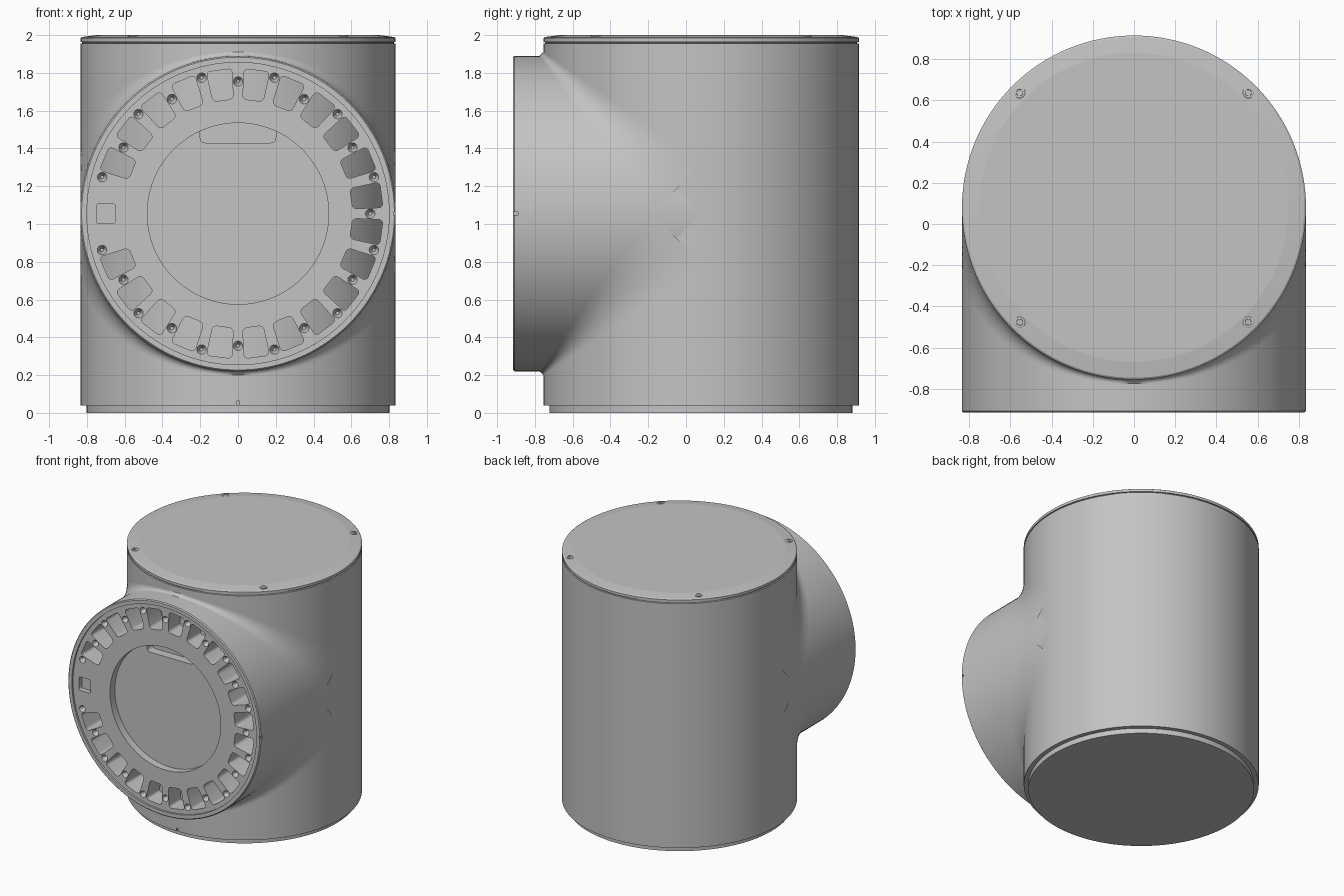
import bpy, bmesh, math
from mathutils import Matrix, Vector

cube = bpy.data.objects.get("Cube")
if cube:
    bpy.data.objects.remove(cube)

R = 0.835            # shared radius of both barrels
AXIS_Y, PORT_Z = 0.08, 1.055
UP = Matrix.Translation((0, AXIS_Y, 0))
# Port frame: local z points out of the front, local y points up
PORT = Matrix.Translation((0, 0, PORT_Z)) @ Matrix.Rotation(math.pi / 2, 4, 'X')

grey = bpy.data.materials.new("light grey")
grey.use_nodes = True
grey.diffuse_color = (0.55, 0.55, 0.55, 1)
grey.node_tree.nodes["Principled BSDF"].inputs["Base Color"].default_value = grey.diffuse_color


def finish(name, bm, matrix=Matrix()):
    bmesh.ops.remove_doubles(bm, verts=bm.verts, dist=1e-5)
    bmesh.ops.recalc_face_normals(bm, faces=bm.faces)
    bm.transform(matrix)
    mesh = bpy.data.meshes.new(name)
    bm.to_mesh(mesh)
    bm.free()
    mesh.materials.append(grey)
    obj = bpy.data.objects.new(name, mesh)
    bpy.context.collection.objects.link(obj)
    return obj


def smooth(obj, degrees=30):
    bpy.ops.object.select_all(action='DESELECT')
    obj.select_set(True)
    bpy.context.view_layer.objects.active = obj
    bpy.ops.object.shade_smooth_by_angle(angle=math.radians(degrees))


def lathe(name, profile, matrix, steps=128):
    bm = bmesh.new()
    verts = [bm.verts.new((r, 0, h)) for r, h in profile]
    edges = [bm.edges.new(pair) for pair in zip(verts, verts[1:])]
    bmesh.ops.spin(bm, geom=verts + edges, cent=(0, 0, 0), axis=(0, 0, 1),
                   angle=math.tau, steps=steps)
    return finish(name, bm, matrix)


def prism(bm, points, low, high, rounding, matrix=Matrix()):
    part = bmesh.new()
    face = part.faces.new([part.verts.new((x, y, low)) for x, y in points])
    new = bmesh.ops.extrude_face_region(part, geom=[face])["geom"]
    for v in new:
        if isinstance(v, bmesh.types.BMVert):
            v.co.z = high
    if rounding:
        sides = [e for e in part.edges if abs(e.verts[0].co.z - e.verts[1].co.z) > 1e-4]
        bmesh.ops.bevel(part, geom=sides, offset=rounding, segments=4, profile=0.5,
                        affect='EDGES')
    bmesh.ops.recalc_face_normals(part, faces=part.faces)
    part.transform(matrix)
    temp = bpy.data.meshes.new("temp")
    part.to_mesh(temp)
    part.free()
    bm.from_mesh(temp)
    bpy.data.meshes.remove(temp)


def box(bm, x, y, half_x, half_y, low, high, rounding=0):
    prism(bm, [(x - half_x, y - half_y), (x + half_x, y - half_y),
               (x + half_x, y + half_y), (x - half_x, y + half_y)], low, high, rounding)


def cut(obj, cutter):
    cutter.hide_render = True
    mod = obj.modifiers.new("cut", 'BOOLEAN')
    mod.operation, mod.solver, mod.object = 'DIFFERENCE', 'EXACT', cutter
    graph = bpy.context.evaluated_depsgraph_get()
    mesh = bpy.data.meshes.new_from_object(obj.evaluated_get(graph))
    obj.modifiers.clear()
    obj.data = mesh
    bpy.data.objects.remove(cutter)


# Upright barrel with its key notch, and the base plug below
body = lathe("upright_barrel", [(0, 0.04), (R, 0.04), (R, 1.955), (0.826, 1.957), (0, 1.957)], UP)
bm = bmesh.new()
box(bm, 0, -R, 0.006, 0.02, 0.02, 0.065)
cut(body, finish("notch_cutter", bm, UP))
smooth(body)
smooth(lathe("base_plug", [(0, 0), (0.802, 0), (0.802, 0.05), (0, 0.05)], UP))

# Lid with a shallow sloping border
lid = lathe("lid", [(0, 1.95), (0.826, 1.95), (0.826, 1.962), (R, 1.964), (R, 1.984),
                    (0.826, 1.99), (0.75, 2), (0, 2)], UP)
smooth(lid, 4)
for sx in (-1, 1):
    for sy in (-1, 1):
        place = UP @ Matrix.Translation((sx * 0.555, sy * 0.557, 0))
        smooth(lathe("lid_screw", [(0, 1.97), (0.027, 1.97), (0.027, 1.998), (0.024, 2),
                                   (0.016, 2), (0.013, 1.985), (0, 1.985)], place, 24))

# Front barrel with raised lip, recessed ring and sunken centre
port = lathe("front_barrel", [(0, -AXIS_Y), (R, -AXIS_Y), (R, 0.908), (0.828, 0.915),
                              (0.8, 0.915), (0.8, 0.9), (0.48, 0.9), (0.48, 0.84), (0, 0.84)], PORT)
bm = bmesh.new()
for i in range(24):
    turn = Matrix.Rotation(math.tau * i / 24, 4, 'Z')
    half_turn = turn @ Matrix.Rotation(math.tau / 48, 4, 'Z')
    # Open pockets, leaving the solid web on the right-hand side
    if i not in (11, 12):
        prism(bm, [(0.605, -0.054), (0.765, -0.068), (0.765, 0.068), (0.605, 0.054)],
              0.0, 1.0, 0.022, half_turn)
    # Countersunk holes on two alternating circles
    if i != 12:
        radius = 0.745 if i % 2 else 0.70
        bmesh.ops.create_cone(bm, cap_ends=True, segments=20, radius1=0.009, radius2=0.026,
                              depth=0.04, matrix=turn @ Matrix.Translation((radius, 0, 0.882)))
box(bm, -0.7, 0, 0.05, 0.053, 0.86, 1.0, 0.015)
box(bm, 0, 0.43, 0.2, 0.055, 0.77, 0.85, 0.025)
box(bm, R, 0, 0.012, 0.008, 0.89, 0.95)
cut(port, finish("port_cutter", bm, PORT))
smooth(port)

# Blend between the barrels: wide at the flanks, tight above and below
WIDE, TIGHT = 0.26, 0.02
ROWS, COLS = 48, 10
bm = bmesh.new()
for sx in (-1, 1):
    for sz in (-1, 1):
        grid = []
        for i in range(ROWS + 1):
            angle = math.pi / 2 * i / ROWS
            s, c = math.sin(angle), math.cos(angle)
            reach = WIDE + (R - WIDE) * s + TIGHT * s
            mid = (R * s + reach) / 2
            x_mid = max(0, R * c - (mid - R * s) * s / max(c, 1e-4))
            a = Vector((R * c, -R * s, reach))
            b = Vector((R * c, -reach, R * s))
            m = Vector((x_mid, -mid, mid))
            row = []
            for j in range(COLS + 1):
                t = j / COLS
                p = a * (1 - t) ** 2 + m * 2 * t * (1 - t) + b * t ** 2
                row.append(bm.verts.new((sx * p.x, p.y + AXIS_Y, sz * p.z + PORT_Z)))
            grid.append(row)
        for lower, upper in zip(grid, grid[1:]):
            for j in range(COLS):
                quad = [lower[j], lower[j + 1], upper[j + 1], upper[j]]
                bm.faces.new(quad if sx * sz < 0 else quad[::-1])
blend = finish("barrel_blend", bm)
# Make sure the open blend faces outwards
for poly in blend.data.polygons:
    if poly.normal.x * poly.center.x < 0:
        poly.flip()
smooth(blend, 60)
